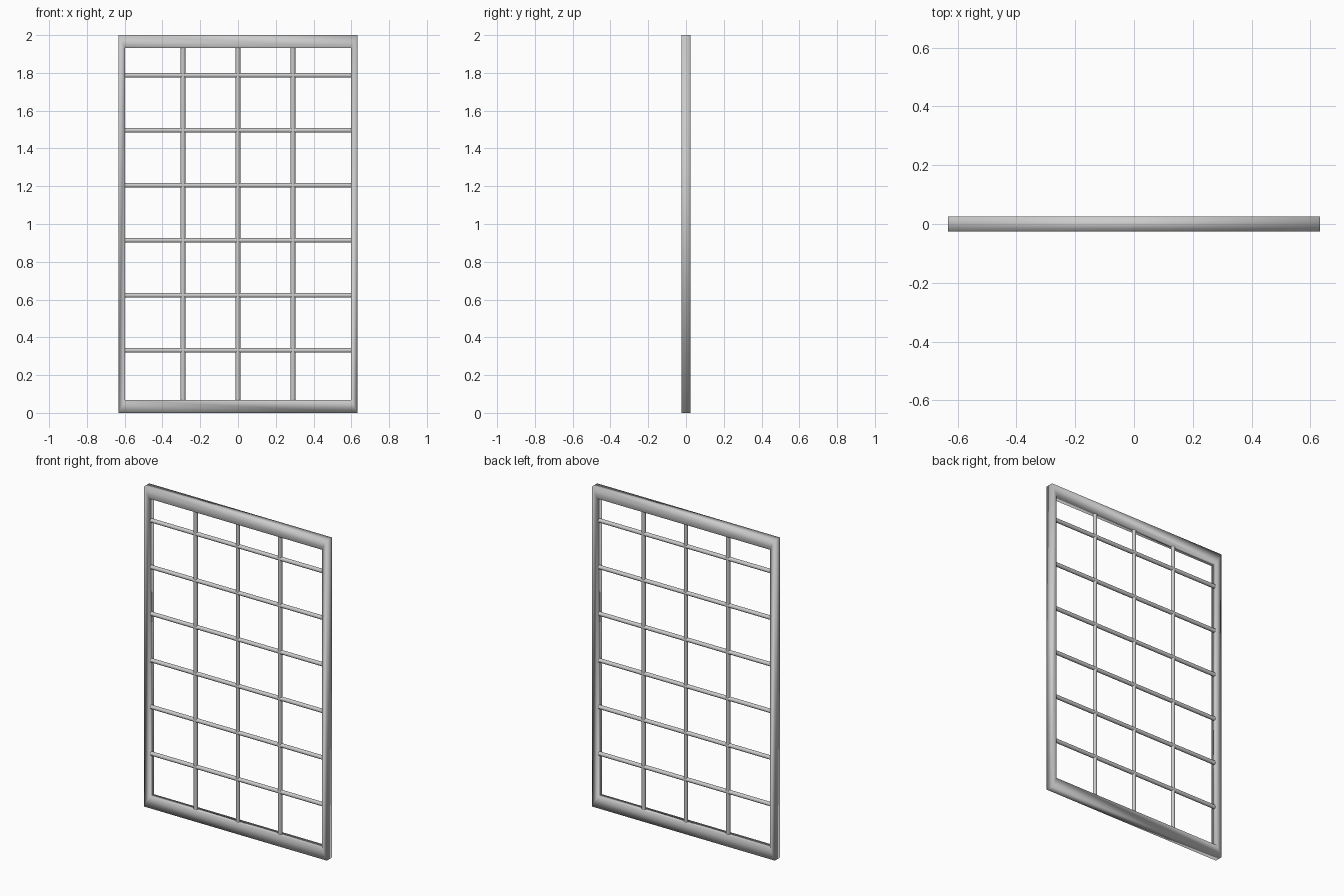
import bpy, bmesh
from math import pi

if "Cube" in bpy.data.objects:
    bpy.data.objects.remove(bpy.data.objects["Cube"])

HW, H, HD = 0.632, 2.0, 0.025      # half width, height, half depth
STILE, RAIL = 0.033, 0.067         # side and top/bottom widths
BAR_R = 0.0125
STEP = 0.2912


def outer_frame():
    """Rectangular ring with softly shaded shared corners."""
    bm = bmesh.new()

    def loop(x, z0, z1, y):
        return [bm.verts.new((px, y, pz)) for px, pz in
                ((-x, z0), (x, z0), (x, z1), (-x, z1))]

    rings = [loop(HW, 0, H, -HD),
             loop(HW, 0, H, HD),
             loop(HW - STILE, RAIL, H - RAIL, HD),
             loop(HW - STILE, RAIL, H - RAIL, -HD)]
    for k in range(4):
        a, b = rings[k], rings[(k + 1) % 4]
        for i in range(4):
            j = (i + 1) % 4
            bm.faces.new((a[i], a[j], b[j], b[i]))
    bmesh.ops.recalc_face_normals(bm, faces=bm.faces)
    for f in bm.faces:
        f.smooth = True
    me = bpy.data.meshes.new("outer_frame")
    bm.to_mesh(me)
    bm.free()
    bpy.context.collection.objects.link(bpy.data.objects.new("outer_frame", me))


def bar(name, loc, length, rot):
    """Round bar that meets the inside of the frame."""
    bpy.ops.mesh.primitive_cylinder_add(vertices=16, radius=BAR_R, depth=length,
                                        location=loc, rotation=rot)
    bpy.context.object.name = name
    bpy.ops.object.shade_smooth_by_angle()


outer_frame()

# Upright bars
for i in (-1, 0, 1):
    bar("vertical_bar", (i * STEP, 0, H / 2), H - 2 * RAIL + 0.004, (0, 0, 0))

# Cross bars
for i in range(6):
    bar("horizontal_bar", (0, 0, 0.331 + i * STEP),
        2 * (HW - STILE) + 0.008, (0, pi / 2, 0))
